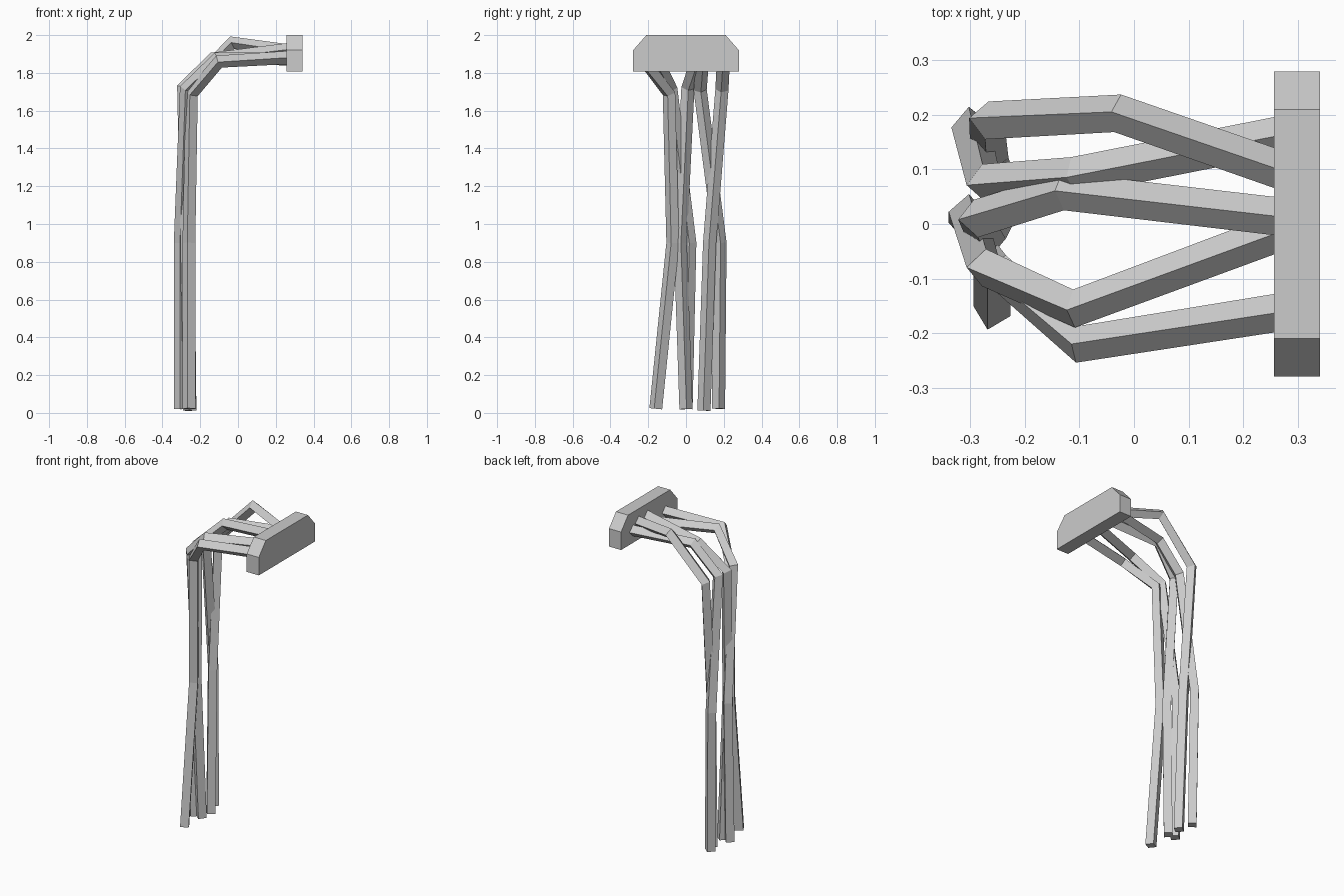
import bpy, bmesh

if "Cube" in bpy.data.objects:
    bpy.data.objects.remove(bpy.data.objects["Cube"])

# Wall plate: chamfered profile in y/z, extruded along x
profile = [(-0.28, 1.807), (0.28, 1.807), (0.28, 1.92), (0.21, 2.0), (-0.21, 2.0), (-0.28, 1.92)]
bm = bmesh.new()
face = bm.faces.new([bm.verts.new((0.257, y, z)) for y, z in profile])
ext = bmesh.ops.extrude_face_region(bm, geom=[face])
bmesh.ops.translate(bm, vec=(0.084, 0, 0),
                    verts=[g for g in ext["geom"] if isinstance(g, bmesh.types.BMVert)])
bmesh.ops.recalc_face_normals(bm, faces=bm.faces[:])
mesh = bpy.data.meshes.new("wall_plate")
bm.to_mesh(mesh)
bm.free()
bpy.context.collection.objects.link(bpy.data.objects.new("wall_plate", mesh))


def cable(name, points, radius=0.035):
    """Four-sided cable swept along a polyline, with closed ends."""
    curve = bpy.data.curves.new(name, "CURVE")
    curve.dimensions = "3D"
    curve.bevel_depth = radius
    curve.bevel_resolution = 0
    curve.use_fill_caps = True
    spline = curve.splines.new("POLY")
    spline.points.add(len(points) - 1)
    for p, co in zip(spline.points, points):
        p.co = (*co, 1)
    spline.use_smooth = False
    obj = bpy.data.objects.new(name, curve)
    bpy.context.collection.objects.link(obj)
    bpy.ops.object.select_all(action="DESELECT")
    obj.select_set(True)
    bpy.context.view_layer.objects.active = obj
    bpy.ops.object.convert(target="MESH")
    bpy.ops.object.shade_flat()


# Hanging cables: plate end, crest, elbow, middle of drop, lower end
paths = [
    [(0.28, 0.095, 1.915), (-0.03, 0.203, 1.96), (-0.27, 0.19, 1.71), (-0.265, 0.125, 0.9), (-0.255, 0.095, 0.012)],
    [(0.28, 0.165, 1.885), (-0.11, 0.088, 1.875), (-0.275, 0.075, 1.71), (-0.30, 0.18, 0.9), (-0.29, 0.172, 0.022)],
    [(0.28, 0.012, 1.925), (-0.13, 0.06, 1.875), (-0.29, 0.01, 1.72), (-0.27, -0.03, 0.9), (-0.255, 0.0, 0.02)],
    [(0.28, -0.01, 1.875), (-0.11, -0.155, 1.875), (-0.275, -0.08, 1.715), (-0.305, 0.02, 0.9), (-0.305, 0.0, 0.02)],
    [(0.28, -0.16, 1.882), (-0.10, -0.22, 1.86), (-0.245, -0.09, 1.69), (-0.26, -0.07, 0.9), (-0.26, -0.16, 0.022)],
]
for i, path in enumerate(paths, 1):
    cable(f"cable_{i}", path)
